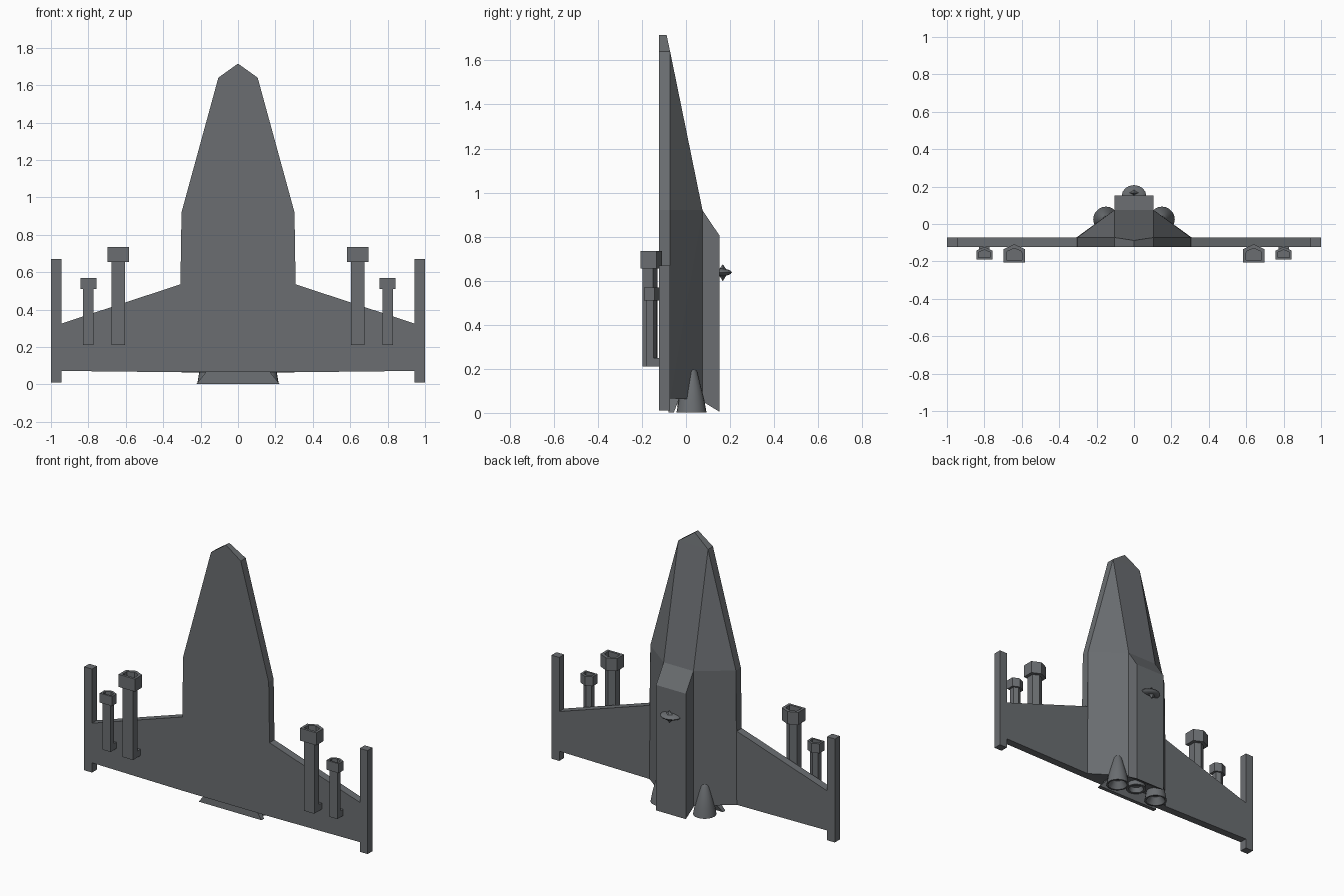
import bpy, bmesh, math
from mathutils import Vector, Matrix

if "Cube" in bpy.data.objects:
    bpy.data.objects.remove(bpy.data.objects["Cube"])

grey = bpy.data.materials.new("hull_grey")
grey.diffuse_color = (0.145, 0.155, 0.165, 1)
grey.use_nodes = True
grey.node_tree.nodes["Principled BSDF"].inputs["Base Color"].default_value = grey.diffuse_color


def finish(name, bm):
    bmesh.ops.recalc_face_normals(bm, faces=bm.faces)
    me = bpy.data.meshes.new(name)
    bm.to_mesh(me)
    bm.free()
    me.materials.append(grey)
    ob = bpy.data.objects.new(name, me)
    bpy.context.collection.objects.link(ob)
    return ob


def solid(points):
    """Convex solid through the given points, flat faces merged."""
    bm = bmesh.new()
    for p in points:
        bm.verts.new(p)
    bmesh.ops.convex_hull(bm, input=bm.verts[:])
    bmesh.ops.dissolve_limit(bm, angle_limit=0.01, verts=bm.verts[:], edges=bm.edges[:])
    return bm


def both(points):
    return [(s * x, y, z) for x, y, z in points for s in (1, -1) if x or s == 1]


def slab(outline, y0, y1):
    return [(x, y, z) for x, z in outline for y in (y0, y1)]


def box(x0, x1, y0, y1, z0, z1):
    return [(x, y, z) for x in (x0, x1) for y in (y0, y1) for z in (z0, z1)]


def smooth(ob, angle=40):
    bpy.ops.object.select_all(action='DESELECT')
    ob.select_set(True)
    bpy.context.view_layer.objects.active = ob
    bpy.ops.object.shade_smooth_by_angle(angle=math.radians(angle))


BELLY, DECK = -0.122, -0.072

# Flat belly plate and bevelled nose tip
finish("belly_plate", solid(both(slab(
    [(0.105, 1.64), (0.302, 0.92), (0.308, 0.535), (0.308, 0.065)], BELLY, DECK))))
finish("nose_tip", solid(both([(0.105, BELLY, 1.64), (0.105, DECK, 1.64),
                               (0, BELLY, 1.715), (0, -0.088, 1.715)])))

# Sloped upper hull
finish("upper_hull", solid(both([
    (0.105, DECK, 1.64), (0.302, DECK, 0.92), (0.105, 0.075, 0.92),
    (0.308, DECK, 0.065), (0.105, 0.075, 0.06)])))

# Raised dorsal spine
finish("dorsal_spine", solid(both(slab([(0.105, 0.92), (0.105, 0.055)], 0.07, 0.075)
                                  + [(0.105, 0.152, 0.805), (0.105, 0.152, 0.005)])))

# Small dorsal turret: flattened dome and faceted pivot
bm = bmesh.new()
bmesh.ops.create_uvsphere(bm, u_segments=16, v_segments=8, radius=1)
bm.transform(Matrix.Translation((0, 0.15, 0.638)) @ Matrix.Diagonal((0.066, 0.058, 0.018, 1)))
smooth(finish("turret_dome", bm))
finish("turret_pivot", solid([(0, 0.167, 0.675), (0, 0.167, 0.598), (0.04, 0.167, 0.638),
                              (-0.04, 0.167, 0.638), (0, 0.192, 0.638), (0, 0.142, 0.638)]))

# Tail skirt
finish("tail_skirt", solid(both([
    (0.17, -0.075, 0.068), (0.17, -0.03, 0.068), (0.222, -0.08, 0.002), (0.222, -0.055, 0.002)])))


def nozzle(name, x, y, profile):
    """Hollow cone turned about the vertical axis from (radius, height) pairs."""
    n = 20
    bm = bmesh.new()
    rings = [[bm.verts.new((x + r * math.cos(2 * math.pi * i / n),
                            y + r * math.sin(2 * math.pi * i / n), z)) for i in range(n)]
             for r, z in profile]
    for a, b in zip(rings, rings[1:]):
        for i in range(n):
            j = (i + 1) % n
            bm.faces.new((a[i], a[j], b[j], b[i]))
    bm.faces.new(rings[0])
    bm.faces.new(rings[-1])
    smooth(finish(name, bm))


# Engine nozzles
nozzle("centre_nozzle", 0, 0.02, [(0.05, 0.1), (0.06, 0.03), (0.045, 0.03), (0.035, 0.06)])
for s, side in ((1, "right"), (-1, "left")):
    nozzle(side + "_nozzle", s * 0.15, 0.025,
           [(0.018, 0.197), (0.026, 0.185), (0.058, 0.06), (0.068, 0.002),
            (0.058, 0.002), (0.03, 0.045)])

    # Wing and tip rail
    finish(side + "_wing", solid(slab(
        [(s * 0.308, 0.535), (s * 0.945, 0.325), (s * 0.945, 0.072), (s * 0.308, 0.065)],
        BELLY, DECK)))
    finish(side + "_tip_rail", solid(box(s * 0.945, s, BELLY, DECK, 0.01, 0.67)))

    # Wing cannons: (label, x, barrel half width, barrel front / shoulder / ridge y,
    #                head half width, head front / shoulder / ridge y, head bottom, head top)
    for label, x, bw, by, hw, hy, z0, z1 in (
            ("inner", 0.64, 0.037, (-0.198, -0.15, -0.13), 0.058, (-0.207, -0.135, -0.108), 0.655, 0.735),
            ("outer", 0.80, 0.028, (-0.182, -0.148, -0.133), 0.043, (-0.19, -0.142, -0.122), 0.51, 0.57)):
        name = f"{side}_{label}_cannon"
        cx = s * x

        def house(w, ys, za, zb):
            f, m, r = ys
            return solid([(cx + px, py, z) for z in (za, zb) for px, py in
                          ((-w, f), (w, f), (w, m), (0, r), (-w, m))])

        finish(name + "_barrel", house(bw, by, 0.21, z0 + 0.005))
        finish(name + "_mount", solid(box(cx - bw, cx + bw, by[1] - 0.01, BELLY + 0.005, 0.21, 0.25)))

        # Muzzle head with a sunken bore
        bm = house(hw, hy, z0, z1)
        bmesh.ops.recalc_face_normals(bm, faces=bm.faces)
        top = max(bm.faces, key=lambda f: f.calc_center_median().z)
        bmesh.ops.inset_region(bm, faces=[top], thickness=hw * 0.38)
        bore = bmesh.ops.extrude_discrete_faces(bm, faces=[top])["faces"][0]
        bmesh.ops.translate(bm, verts=bore.verts[:], vec=Vector((0, 0, -0.045)))
        finish(name + "_muzzle", bm)
